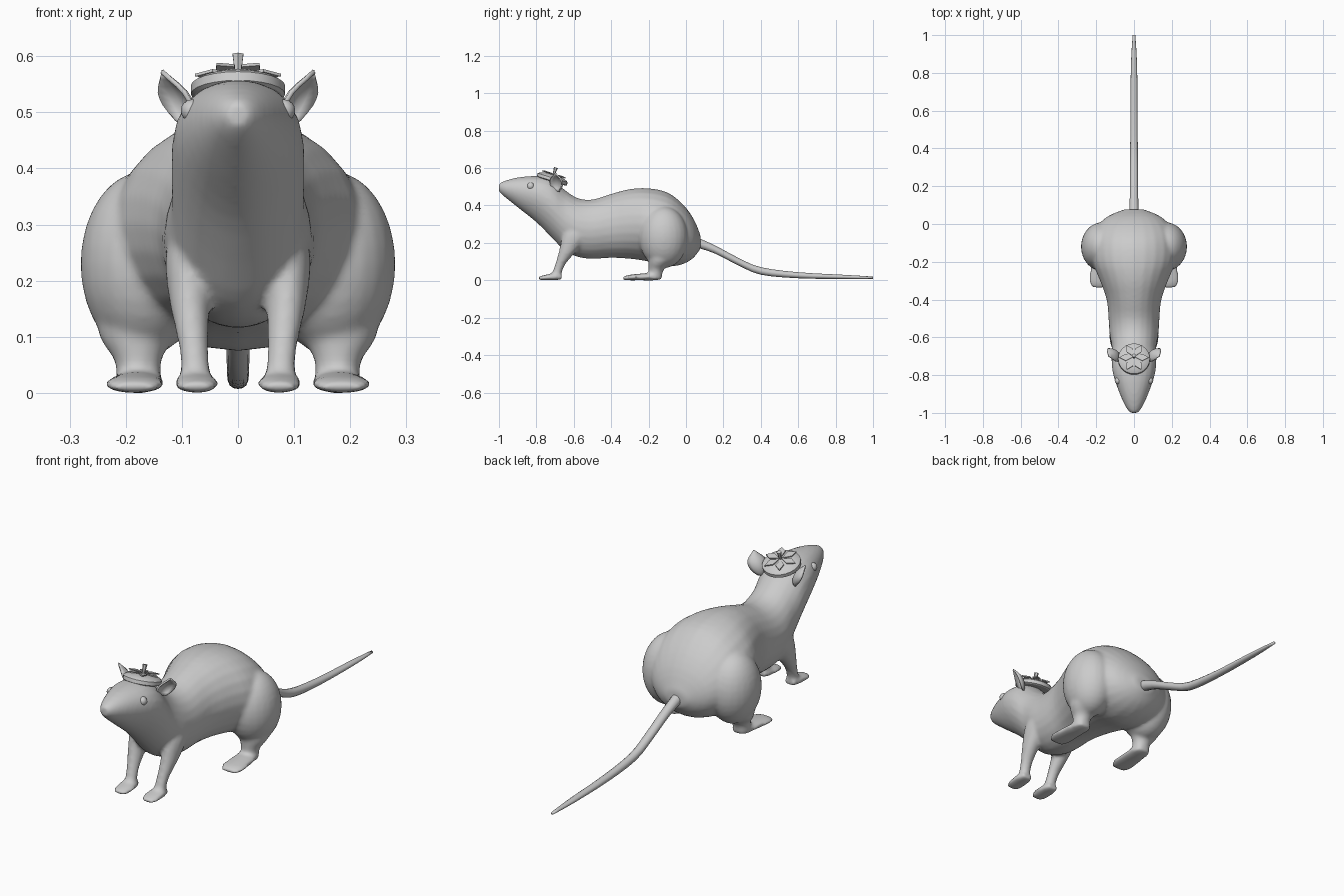
import bpy, bmesh, math
from mathutils import Vector, Matrix

if "Cube" in bpy.data.objects:
    bpy.data.objects.remove(bpy.data.objects["Cube"])


def catmull(rows, steps):
    """Smoothly interpolate a list of number rows."""
    out = []
    for i in range(len(rows) - 1):
        p = [rows[max(0, min(len(rows) - 1, i + k))] for k in (-1, 0, 1, 2)]
        for s in range(steps):
            t = s / steps
            out.append([0.5 * (2 * b + (c - a) * t + (2 * a - 5 * b + 4 * c - d) * t * t
                               + (3 * b - a - 3 * c + d) * t ** 3) for a, b, c, d in zip(*p)])
    return out + [list(rows[-1])]


def loft(bm, rows, plane, side=1, n=24, steps=3):
    """Rows are x, y, z, x radius, second radius, egg; plane is the axis the rings follow."""
    rings = []
    for x, y, z, rx, r2, egg in catmull(rows, steps):
        ring = []
        for k in range(n):
            a = math.tau * k / n
            dx, d2 = rx * math.cos(a) * (1 + egg * math.sin(a)), r2 * math.sin(a)
            off = (dx, 0, d2) if plane == 'y' else (dx, d2, 0)
            ring.append(bm.verts.new(((x + off[0]) * side, y + off[1], z + off[2])))
        rings.append(ring)
    for r, q in zip(rings, rings[1:]):
        for k in range(n):
            bm.faces.new((r[k], r[(k + 1) % n], q[(k + 1) % n], q[k]))
    bm.faces.new(rings[0])
    bm.faces.new(rings[-1])


def finish(bm, name, smooth=True):
    bmesh.ops.recalc_face_normals(bm, faces=bm.faces[:])
    me = bpy.data.meshes.new(name)
    bm.to_mesh(me)
    bm.free()
    ob = bpy.data.objects.new(name, me)
    bpy.context.collection.objects.link(ob)
    for p in me.polygons:
        p.use_smooth = smooth
    return ob


# body: y, top, bottom, half width, egg
profile = [
    (-1.0, .515, .475, .018, 0), (-.975, .53, .45, .04, .05), (-.9, .55, .39, .075, .1),
    (-.8, .558, .31, .108, .2), (-.72, .545, .23, .118, .15), (-.65, .485, .16, .118, .05),
    (-.58, .44, .125, .13, 0), (-.5, .432, .115, .135, 0), (-.4, .462, .12, .145, 0),
    (-.3, .488, .115, .18, 0), (-.2, .492, .10, .22, 0), (-.1, .47, .075, .225, 0),
    (-.02, .41, .085, .2, 0), (.04, .33, .12, .14, 0), (.078, .24, .17, .05, 0)]
bm = bmesh.new()
loft(bm, [(0, y, (t + b) / 2, w, (t - b) / 2, e) for y, t, b, w, e in profile], 'y')
for s in (1, -1):
    # front leg and paw
    loft(bm, [(.085, -.58, .30, .03, .05, 0), (.088, -.59, .24, .042, .07, 0),
              (.086, -.63, .16, .036, .048, 0), (.08, -.67, .09, .027, .028, 0),
              (.076, -.69, .04, .026, .026, 0), (.075, -.70, .004, .034, .034, 0)], 'z', s)
    loft(bm, [(.073, -.79, .01, .022, .008, 0), (.073, -.765, .013, .038, .013, 0),
              (.075, -.71, .019, .038, .018, 0), (.076, -.665, .018, .026, .016, 0)], 'y', s)
    # thigh, back leg and foot
    bmesh.ops.create_uvsphere(bm, u_segments=24, v_segments=16, radius=1, matrix=Matrix.Translation(
        (.168 * s, -.12, .23)) @ Matrix.Diagonal((.113, .13, .165, 1)))
    loft(bm, [(.18, -.12, .17, .08, .09, 0), (.182, -.14, .10, .065, .062, 0),
              (.178, -.16, .055, .041, .04, 0), (.176, -.165, .005, .042, .035, 0)], 'z', s)
    loft(bm, [(.185, -.34, .009, .032, .007, 0), (.185, -.31, .014, .052, .014, 0),
              (.182, -.24, .018, .05, .018, 0), (.176, -.165, .02, .042, .02, 0),
              (.176, -.13, .02, .025, .014, 0)], 'y', s)
body = finish(bm, "body")
rm = body.modifiers.new("blend", 'REMESH')
rm.mode = 'VOXEL'
rm.voxel_size = .009
rm.use_smooth_shade = True
sm = body.modifiers.new("soften", 'SMOOTH')
sm.factor = .5
sm.iterations = 6

# tail
bm = bmesh.new()
loft(bm, [(0, .05, .205, .026, .028, 0), (0, .15, .167, .022, .022, 0),
          (0, .28, .10, .021, .02, 0), (0, .40, .05, .02, .02, 0),
          (0, .6, .027, .019, .016, 0), (0, .85, .018, .016, .011, 0),
          (0, 1.0, .014, .007, .006, 0)], 'y', n=12)
finish(bm, "tail")

# cupped ears and eyes
for s, label in ((1, "right"), (-1, "left")):
    bm = bmesh.new()
    grid = []
    for j in range(9):
        v = j / 8
        c = Vector((.092, -.69, .475)).lerp(Vector((.136, -.70, .573)), v)
        w = .012 + .03 * math.sin(math.pi * v ** .9) if j < 8 else .002
        if v > .7:
            w *= (1 - v) / .3 * .7 + .3
        row = []
        for i in range(7):
            u = i / 3 - 1
            p = c + Vector((.6, .8, 0)) * u * w - Vector((.8, -.6, 0)) * .6 * w * (1 - u * u)
            row.append(bm.verts.new((p.x * s, p.y, p.z)))
        grid.append(row)
    for a, b in zip(grid, grid[1:]):
        for i in range(6):
            bm.faces.new((a[i], a[i + 1], b[i + 1], b[i]))
    ear = finish(bm, label + "_ear")
    so = ear.modifiers.new("thickness", 'SOLIDIFY')
    so.thickness = .008
    so.offset = 0
    bm = bmesh.new()
    bmesh.ops.create_uvsphere(bm, u_segments=12, v_segments=8, radius=.02,
                              matrix=Matrix.Translation((.082 * s, -.83, .503)))
    finish(bm, label + "_eye")

# tilted round hat with a low crown
tilt = Matrix.Translation((0, -.715, .54)) @ Matrix.Rotation(-.3, 4, 'X')
bm = bmesh.new()
loft(bm, [(0, 0, z, r, r, 0) for r, z in
          ((.078, -.012), (.084, -.008), (.084, .008), (.076, .014), (.05, .024), (.005, .028))],
     'z', n=24, steps=1)
hat = finish(bm, "hat")
hat.matrix_world = tilt
bpy.context.view_layer.objects.active = hat
hat.select_set(True)
bpy.ops.object.shade_smooth_by_angle()

# flower petals and upright centre
bm = bmesh.new()
for k in range(6):
    m = Matrix.Rotation(math.tau * (k + .0) / 6, 4, 'Z')
    vs = [bm.verts.new(m @ Vector(p)) for p in
          ((.008, 0, .03), (.045, -.019, .033), (.077, 0, .03), (.045, .019, .033))]
    bm.faces.new(vs)
petals = finish(bm, "flower_petals", False)
petals.matrix_world = tilt
so = petals.modifiers.new("thickness", 'SOLIDIFY')
so.thickness = .005
bm = bmesh.new()
bmesh.ops.create_cone(bm, cap_ends=True, segments=6, radius1=.006, radius2=.011, depth=.04,
                      matrix=Matrix.Translation((0, 0, .046)))
finish(bm, "flower_centre", False).matrix_world = tilt
